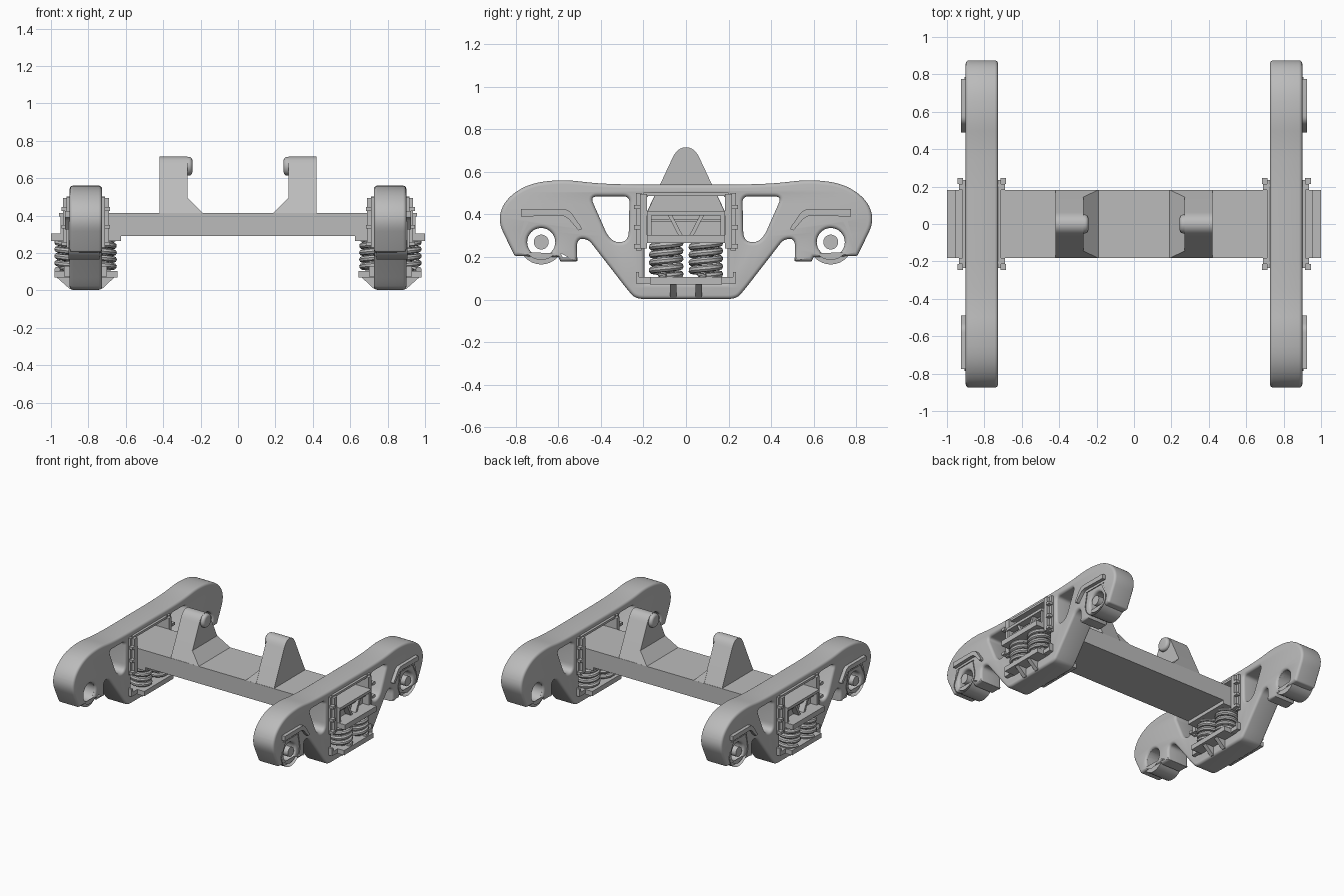
import bpy, bmesh, math
from mathutils import Vector, Matrix

if "Cube" in bpy.data.objects:
    bpy.data.objects.remove(bpy.data.objects["Cube"])

steel = bpy.data.materials.new("cast_steel_grey")
steel.use_nodes = True
GREY = (0.5, 0.5, 0.5, 1)
steel.diffuse_color = GREY
steel.node_tree.nodes["Principled BSDF"].inputs["Base Color"].default_value = GREY

AXES = {"X": Matrix(((0, 0, 1), (1, 0, 0), (0, 1, 0))).to_4x4(),
        "Y": Matrix(((1, 0, 0), (0, 0, -1), (0, 1, 0))).to_4x4()}


def finish(name, bm, mirror="", smooth=True):
    """Turn a bmesh into a named, shaded object, mirrored about the centre."""
    bmesh.ops.remove_doubles(bm, verts=bm.verts, dist=0.0002)
    bmesh.ops.recalc_face_normals(bm, faces=bm.faces)
    mesh = bpy.data.meshes.new(name)
    bm.to_mesh(mesh)
    bm.free()
    mesh.materials.clear()
    mesh.materials.append(steel)
    ob = bpy.data.objects.new(name, mesh)
    bpy.context.scene.collection.objects.link(ob)
    if smooth:
        bpy.ops.object.select_all(action="DESELECT")
        ob.select_set(True)
        bpy.context.view_layer.objects.active = ob
        bpy.ops.object.shade_smooth_by_angle(angle=math.radians(35))
    if mirror:
        mod = ob.modifiers.new("mirror", "MIRROR")
        mod.use_axis = ("X" in mirror, "Y" in mirror, False)
        mod.use_mirror_merge = False
    return ob


def curve_bmesh(curve, matrix):
    """Mesh a curve and place it with a matrix."""
    ob = bpy.data.objects.new("temp", curve)
    bpy.context.scene.collection.objects.link(ob)
    deps = bpy.context.evaluated_depsgraph_get()
    mesh = bpy.data.meshes.new_from_object(ob.evaluated_get(deps))
    bm = bmesh.new()
    bm.from_mesh(mesh)
    bm.transform(matrix)
    bpy.data.objects.remove(ob)
    bpy.data.curves.remove(curve)
    bpy.data.meshes.remove(mesh)
    return bm


def add_spline(curve, pts, cyclic):
    sp = curve.splines.new("POLY")
    sp.points.add(len(pts) - 1)
    for p, co in zip(sp.points, pts):
        p.co = (*co, 0, 1) if len(co) == 2 else (*co, 1)
    sp.use_cyclic_u = cyclic


def prism(name, loops, lo, hi, axis="X", bevel=0, mirror="X"):
    """Extrude an outline with holes between lo and hi along an axis."""
    c = bpy.data.curves.new(name, "CURVE")
    c.dimensions, c.fill_mode = "2D", "BOTH"
    c.extrude = (hi - lo) / 2 - bevel
    c.bevel_depth, c.offset, c.bevel_resolution = bevel, -bevel, 3
    for loop in loops:
        add_spline(c, loop, True)
    shift = Vector(((lo + hi) / 2, 0, 0)) if axis == "X" else Vector((0, (lo + hi) / 2, 0))
    return finish(name, curve_bmesh(c, Matrix.Translation(shift) @ AXES[axis]), mirror)


def rounded(pts, steps=6):
    """Round each (u, v, reach) corner of a polygon."""
    out = []
    for i, (u, v, r) in enumerate(pts):
        p = Vector((u, v))
        a, b = (Vector(pts[j][:2]) - p for j in (i - 1, (i + 1) % len(pts)))
        if r == 0:
            out.append(tuple(p))
            continue
        a = a.normalized() * min(r, a.length * 0.48)
        b = b.normalized() * min(r, b.length * 0.48)
        for k in range(steps + 1):
            t = k / steps
            out.append(tuple(p + a * (1 - t) ** 2 + b * t ** 2))
    return out


def flip(pts):
    return [(-p[0], *p[1:]) for p in reversed(pts)]


def circle(u, v, r, n=32):
    return [(u + r * math.cos(k * math.tau / n), v + r * math.sin(k * math.tau / n)) for k in range(n)]


def box(name, x, y, z, mirror="XY"):
    bm = bmesh.new()
    bmesh.ops.create_cube(bm, size=1)
    for v in bm.verts:
        v.co = [(s[0] + s[1]) / 2 + c * (s[1] - s[0]) for c, s in zip(v.co, (x, y, z))]
    return finish(name, bm, mirror, False)


AXLE_Y, AXLE_Z = 0.68, 0.27

# Side frames: arched outline, windows, spring opening and axle bores
half = [(0.25, 0.54, 0.06), (0.42, 0.545, 0.08), (0.58, 0.565, 0.08), (0.74, 0.545, 0.09),
        (0.85, 0.47, 0.08), (0.885, 0.37, 0.06), (0.805, 0.205, 0.01), (0.60, 0.20, 0),
        (0.59, 0.18, 0), (0.51, 0.18, 0.005), (0.515, 0.285, 0.06), (0.46, 0.285, 0.03),
        (0.27, 0.04, 0.04), (0.235, 0.003, 0.04)]
window = rounded([(0.265, 0.485, 0.03), (0.45, 0.485, 0.035), (0.355, 0.27, 0.06), (0.27, 0.27, 0.05)])
opening = rounded([(-0.195, 0.08, 0.01), (0.195, 0.08, 0.01), (0.195, 0.49, 0.04), (-0.195, 0.49, 0.04)])
bore = circle(AXLE_Y, AXLE_Z, 0.066)
prism("side_frame", [rounded(half + flip(half)), window, flip(window), opening, bore, flip(bore)],
      0.727, 0.9, bevel=0.018)

# Bearing housings: ring below the axle and outer cover with a small bore
prism("bearing_ring", [circle(AXLE_Y, AXLE_Z, 0.105), bore], 0.74, 0.868, mirror="XY")
cover = [(AXLE_Y + 0.107 * math.cos(a), AXLE_Z + 0.105 * math.sin(a))
         for a in (math.pi * (1 + k / 16) for k in range(17))]
cover += rounded([(0.787, 0.37, 0.05), (0.573, 0.37, 0.02)])
prism("bearing_cover", [cover, circle(AXLE_Y, AXLE_Z, 0.035)], 0.85, 0.906, mirror="XY")

# Raised ledge over each bearing
ledge = [(0.775, 0.39, 0), (0.775, 0.425, 0), (0.55, 0.425, 0.03), (0.485, 0.33, 0.02),
         (0.505, 0.325, 0), (0.565, 0.395, 0.03)]
prism("bearing_ledge", [rounded(ledge)], 0.88, 0.925, mirror="XY")

# Bolster: main beam, end plates and end ribs
box("bolster_beam", (-0.9, 0.9), (-0.183, 0.183), (0.29, 0.415), "")
box("bolster_top_plate", (0.88, 0.957), (-0.183, 0.183), (0.395, 0.415), "X")
box("bolster_spring_cap", (0.625, 1.0), (-0.183, 0.183), (0.265, 0.303), "X")
box("bolster_side_rib", (0.88, 0.95), (0.163, 0.18), (0.3, 0.4))
prism("bolster_slanted_rib", [[(0.015, 0.3), (0.035, 0.3), (0.085, 0.396), (0.065, 0.396)]],
      0.88, 0.945, mirror="XY")
box("bolster_cross_rib", (0.88, 0.925), (-0.17, 0.17), (0.365, 0.378), "X")

# Horns with rounded tops, sloped feet and round noses
prism("horn", [rounded([(-0.183, 0.41, 0), (0.183, 0.41, 0), (0.04, 0.715, 0.055), (-0.04, 0.715, 0.055)])],
      0.27, 0.42)
bm = bmesh.new()
for s in (-1, 1):
    for x, y, z in ((0.19, 0.183, 0.414), (0.275, 0.183, 0.414), (0.275, 0.142, 0.5)):
        bm.verts.new((x, y * s, z))
bmesh.ops.convex_hull(bm, input=bm.verts)
finish("horn_foot", bm, "X", False)
prism("horn_nose", [circle(0, 0.664, 0.05)], 0.244, 0.3, bevel=0.018)


# Springs: an outer and an inner coil in each nest
def coil(name, x, y, radius, wire, turns, turn_dir):
    c = bpy.data.curves.new(name, "CURVE")
    c.dimensions, c.bevel_depth, c.bevel_resolution = "3D", wire, 2
    c.use_fill_caps = True
    n = int(turns * 18)
    add_spline(c, [(x + radius * math.cos(turn_dir * k * math.tau / 18),
                    y + radius * math.sin(turn_dir * k * math.tau / 18),
                    0.11 + 0.165 * k / n) for k in range(n + 1)], False)
    finish(name, curve_bmesh(c, Matrix()), "X")


for x in (0.73, 0.9):
    for y in (-0.093, 0.093):
        coil("outer_spring", x, y, 0.066, 0.0165, 4.5, 1)
        coil("inner_spring", x, y, 0.031, 0.01, 6, -1)

# Spring seat with tapered brackets below
box("spring_seat", (0.643, 0.982), (-0.17, 0.17), (0.07, 0.105), "X")
box("seat_end_stop", (0.70, 0.93), (0.17, 0.235), (0.075, 0.105))
box("seat_corner_lug", (0.70, 0.93), (0.22, 0.235), (0.1, 0.13))
prism("seat_bracket", [[(0.655, 0.075), (0.727, 0.008), (0.9, 0.008), (0.975, 0.075)]],
      0.045, 0.075, "Y", mirror="XY")

# Column guides beside the bolster, with bolts and top lip
box("column_guide", (0.69, 0.935), (0.183, 0.215), (0.24, 0.495))
box("column_flange", (0.71, 0.917), (0.21, 0.236), (0.23, 0.5))
for z in (0.25, 0.34, 0.435):
    for x in (0.685, 0.915):
        box("column_bolt", (x, x + 0.03), (0.214, 0.245), (z - 0.01, z + 0.01))
box("opening_lip", (0.71, 0.917), (-0.2, 0.2), (0.487, 0.503), "X")
